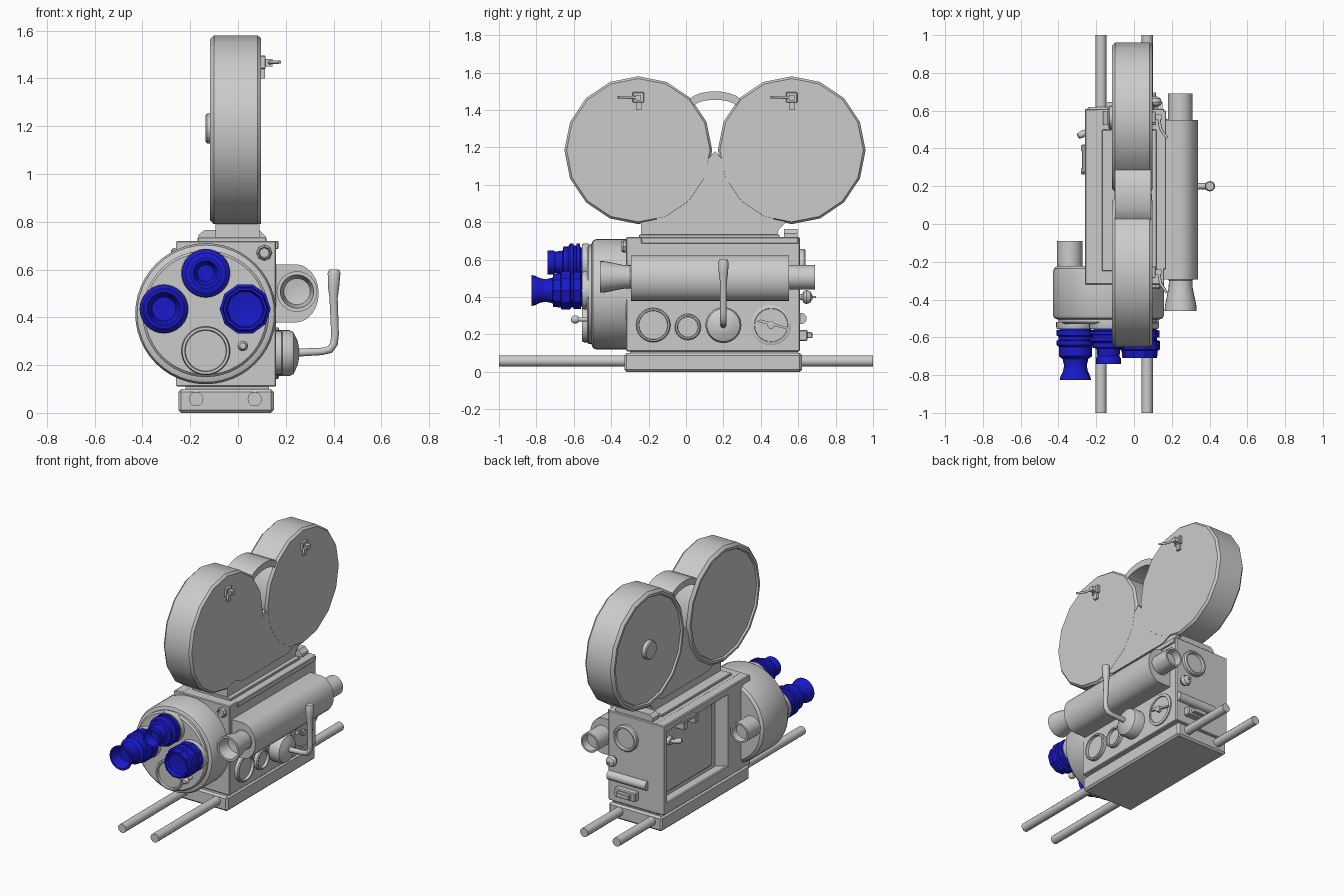
import bpy, bmesh, math
from mathutils import Vector

blue = bpy.data.materials.new("lens_blue")
blue.diffuse_color = (0.01, 0.01, 0.6, 1)


def finish(name, bm, angle=35, mat=None):
    bmesh.ops.remove_doubles(bm, verts=bm.verts, dist=1e-5)
    bmesh.ops.recalc_face_normals(bm, faces=bm.faces)
    for f in bm.faces:
        f.smooth = True
    for e in bm.edges:
        e.smooth = e.calc_face_angle(0) < math.radians(angle)
    me = bpy.data.meshes.new(name)
    bm.to_mesh(me)
    bm.free()
    ob = bpy.data.objects.new(name, me)
    bpy.context.collection.objects.link(ob)
    if mat:
        me.materials.append(mat)
    return ob


def place(axis, h, u, v):
    return {"x": (h, u, v), "y": (u, h, v), "z": (u, v, h)}[axis]


def lathe(name, axis, center, profile, n=32, mat=None, angle=35):
    """Spin (radius, position along axis) points around an axis."""
    bm = bmesh.new()
    rings = []
    for r, h in profile:
        rings.append([bm.verts.new(place(axis, h,
                      center[0] + r * math.cos(2 * math.pi * i / n),
                      center[1] + r * math.sin(2 * math.pi * i / n)))
                      for i in range(n if r > 0 else 1)])
    for a, b in zip(rings, rings[1:]):
        for i in range(n):
            j = (i + 1) % n
            if len(a) == 1 and len(b) == 1:
                continue
            if len(a) == 1:
                bm.faces.new((a[0], b[i], b[j]))
            elif len(b) == 1:
                bm.faces.new((a[i], b[0], a[j]))
            else:
                bm.faces.new((a[i], b[i], b[j], a[j]))
    return finish(name, bm, angle, mat)


def prism(name, axis, pts, h0, h1, bevel=0):
    """Extrude a 2D outline along an axis."""
    bm = bmesh.new()
    a = [bm.verts.new(place(axis, h0, *p)) for p in pts]
    b = [bm.verts.new(place(axis, h1, *p)) for p in pts]
    bm.faces.new(a)
    bm.faces.new(b[::-1])
    for i in range(len(a)):
        j = (i + 1) % len(a)
        bm.faces.new((a[i], b[i], b[j], a[j]))
    if bevel:
        bmesh.ops.bevel(bm, geom=bm.edges[:], offset=bevel, segments=1, affect='EDGES')
    return finish(name, bm, 30)


def box(name, x, y, z, bevel=0):
    return prism(name, "z", [(x[0], y[0]), (x[1], y[0]), (x[1], y[1]), (x[0], y[1])], *z, bevel)


def tube(name, pts):
    """Round bar through (x, y, z, radius) points."""
    cu = bpy.data.curves.new(name, 'CURVE')
    cu.dimensions = '3D'
    cu.bevel_depth = 1
    cu.bevel_resolution = 3
    cu.use_fill_caps = True
    sp = cu.splines.new('POLY')
    sp.points.add(len(pts) - 1)
    for p, (x, y, z, r) in zip(sp.points, pts):
        p.co, p.radius = (x, y, z, 1), r
    tmp = bpy.data.objects.new(name + "_path", cu)
    bpy.context.collection.objects.link(tmp)
    bm = bmesh.new()
    bm.from_mesh(tmp.evaluated_get(bpy.context.evaluated_depsgraph_get()).to_mesh())
    bpy.data.objects.remove(tmp)
    return finish(name, bm, 45)


# base plate and support rods
box("base_plate", (-.25, .15), (-.33, .62), (0, .1), .012)
box("base_riser", (-.22, .13), (-.30, .60), (.09, .12))
for x in (-.175, .07):
    lathe("support_rod", "y", (x, .058), [(0, -1), (.03, -1), (.03, 1), (0, 1)], 12)

# body core with a framed recess on the left
box("body", (-.2, .16), (-.32, .61), (.11, .72), .005)
box("left_bottom_rail", (-.26, -.19), (-.32, .61), (.11, .19), .006)
box("left_top_rail", (-.26, -.19), (-.32, .61), (.67, .72), .006)
box("left_rear_stile", (-.26, -.19), (.575, .61), (.12, .715))
prism("left_front_pillar", "z", [(-.19, -.02), (-.26, -.08), (-.26, -.32), (-.19, -.32)], .115, .715)
box("door_panel", (-.215, -.19), (.02, .55), (.22, .64), .008)
box("door_latch_bar", (-.275, -.2), (.27, .42), (.665, .69), .004)
for y in (.28, .4):
    box("door_latch_tab", (-.28, -.21), (y - .018, y + .018), (.625, .685), .004)
lathe("door_handle_boss", "x", (.49, .57), [(0, -.235), (.025, -.235), (.03, -.21), (0, -.21)], 16)
tube("door_handle", [(-.21, .49, .57, .011), (-.25, .49, .57, .012), (-.275, .475, .575, .02),
                     (-.295, .465, .58, .014)])
box("right_top_strip", (.15, .17), (-.24, .60), (.685, .72), .004)
box("top_plate", (-.17, .12), (-.25, .50), (.715, .735), .004)
prism("rear_top_block", "y", [(-.165, .72), (-.165, .745), (-.14, .765), (.09, .765), (.115, .74), (.115, .72)],
      .525, .595)
lathe("front_screw", "y", (.11, .67), [(0, -.33), (.02, -.33), (.025, -.345), (.033, -.335), (.033, -.31)], 8)

# turret drum, plate and ports
C = (-.135, .415)
lathe("turret_drum", "y", C, [(0, -.505), (.27, -.505), (.287, -.498), (.295, -.48), (.295, -.26),
                              (.288, -.235), (.27, -.222), (0, -.222)], 48)
lathe("turret_plate", "y", C, [(0, -.53), (.255, -.53), (.265, -.52), (.265, -.5)], 48)
ports = {"top": (-.135, .585), "left": (-.31, .435), "right": (.03, .435), "bottom": (-.135, .26)}
for k, c in ports.items():
    lathe(k + "_lens_mount", "y", c, [(0, -.54), (.085, -.54), (.088, -.555), (.098, -.555), (.102, -.545),
                                      (.102, -.52)])
tube("turret_knob_stem", [(.02, -.52, .28, .01), (.02, -.58, .28, .01)])
lathe("turret_knob", "y", (.02, .28), [(0, -.615), (.013, -.612), (.022, -.598), (.022, -.585),
                                       (.013, -.572), (0, -.57)], 16)

# blue lenses
lathe("top_lens", "y", ports["top"],
      [(0, -.545), (.08, -.545), (.08, -.565), (.1, -.567), (.1, -.585), (.09, -.587), (.09, -.6), (.1, -.602),
       (.1, -.62), (.085, -.63), (.085, -.655), (.063, -.66), (.058, -.70), (.065, -.71), (.065, -.74),
       (.052, -.74), (.035, -.69), (0, -.685)], 24, blue)
lathe("left_lens", "y", ports["left"],
      [(0, -.545), (.085, -.545), (.085, -.56), (.1, -.562), (.1, -.59), (.09, -.595), (.09, -.615), (.1, -.617),
       (.1, -.64), (.088, -.65), (.088, -.70), (.068, -.715), (.06, -.75), (.066, -.78), (.08, -.81),
       (.082, -.825), (.07, -.825), (.05, -.76), (0, -.755)], 24, blue)
lathe("right_lens", "y", ports["right"],
      [(0, -.545), (.09, -.545), (.09, -.56), (.105, -.565), (.105, -.6), (.093, -.602), (.093, -.615),
       (.107, -.62), (.107, -.665), (.096, -.67), (.092, -.71), (.082, -.71), (.075, -.685), (0, -.67)], 10, blue, 30)

# eyepiece tube behind the drum
lathe("eyepiece", "y", (-.34, .43), [(.067, -.24), (.067, -.09), (.055, -.09), (.05, -.13), (0, -.13)])

# side motor housing: rounded section with flared nose and rear tube
arc = [(.24 + .098 * math.cos(t), .5 + .122 * math.sin(t))
       for t in [math.radians(-90 + 15 * i) for i in range(13)]]
prism("motor_housing", "y", [(.15, .378)] + arc + [(.15, .622)], -.295, .55)
lathe("motor_nose", "y", (.247, .508), [(.075, -.28), (.062, -.3), (.064, -.34), (.083, -.43), (.085, -.46),
                                        (.07, -.46), (.055, -.38), (0, -.37)], 24)
lathe("motor_tail", "y", (.245, .505), [(.066, .53), (.066, .69), (.054, .69), (.05, .64), (0, .64)], 24)

# dials, crank and indicator on the right side
for y, z, r in ((-.175, .25, .092), (.01, .24, .07)):
    lathe("side_dial", "x", (y, z), [(r, .15), (r, .182), (r - .006, .188), (r - .014, .188), (r - .016, .17),
                                     (0, .17)], 24)
lathe("crank_hub", "x", (.2, .25), [(.096, .15), (.096, .215), (.088, .232), (.05, .25), (.025, .255), (0, .255)])
tube("crank", [(.24, .2, .252, .018), (.35, .2, .257, .016), (.385, .2, .265, .017), (.402, .2, .29, .017),
               (.406, .2, .33, .017), (.4, .2, .48, .018), (.4, .2, .52, .024), (.402, .2, .585, .028),
               (.402, .2, .6, .022)])
lathe("indicator_dial", "x", (.455, .25), [(.108, .15), (.108, .168), (.1, .172), (.09, .172), (.088, .166), (0, .166)])
prism("indicator_pointer", "x", [(.38, .268), (.40, .28), (.555, .235), (.55, .225)], .16, .18)
lathe("indicator_pivot", "x", (.455, .25), [(.02, .16), (.02, .185), (0, .19)], 16)

# rear face fittings
lathe("rear_ring", "y", (.02, .57), [(.088, .6), (.088, .63), (.08, .64), (.07, .64), (.066, .622), (0, .622)], 24)
lathe("rear_ball_knob", "y", (.11, .4), [(.015, .6), (.015, .62), (.032, .63), (.038, .645), (.03, .665), (.012, .675),
                                         (0, .676)], 20)
tube("rear_ball_pin", [(.11, .66, .4, .006), (.11, .695, .4, .006)])
lathe("rear_roller", "x", (.615, .285), [(0, -.14), (.03, -.14), (.03, .15), (0, .15)], 20)
box("rear_socket", (-.07, .09), (.6, .65), (.165, .225), .006)
box("rear_socket_plug", (-.04, .06), (.64, .675), (.18, .212), .004)

# film magazine: two low-poly drums, web, neck and strap handle
for k, y in (("front", -.255), ("rear", .565)):
    lathe(k + "_magazine", "x", (y, 1.185),
          [(0, -.106), (.355, -.106), (.362, -.117), (.378, -.117), (.395, -.1), (.395, .082), (.383, .097),
           (0, .097)], 16)
    # magazine latch
    box(k + "_latch_plate", (.09, .115), (y - .03, y + .03), (1.44, 1.495), .003)
    box(k + "_latch_foot", (.09, .112), (y - .012, y + .018), (1.40, 1.45))
    box(k + "_latch_post", (.1, .145), (y - .015, y + .015), (1.45, 1.48))
    tube(k + "_latch_lever", [(.13, y + .01, 1.465, .008), (.14, y - .06, 1.468, .008), (.175, y - .11, 1.468, .007)])
lathe("magazine_boss", "x", (.565, 1.19), [(.062, -.1), (.062, -.13), (.055, -.136), (0, -.136)], 20)
prism("magazine_web", "x", [(-.16, .82), (.155, 1.18), (.47, .82), (.40, .79), (-.10, .79)], -.104, .0965)
prism("magazine_neck", "x", [(-.24, .72), (.485, .72), (.495, .76), (.535, .80), (.42, .84), (-.12, .84), (-.24, .80)],
      -.095, .09)
outer = [(.155 + .15 * math.cos(t), 1.43 + .07 * math.sin(t)) for t in [math.radians(20 * i) for i in range(10)]]
inner = [(.155 + .125 * math.cos(t), 1.405 + .05 * math.sin(t)) for t in [math.radians(20 * i) for i in range(9, -1, -1)]]
prism("strap_handle", "x", outer + inner, -.1, .09)
